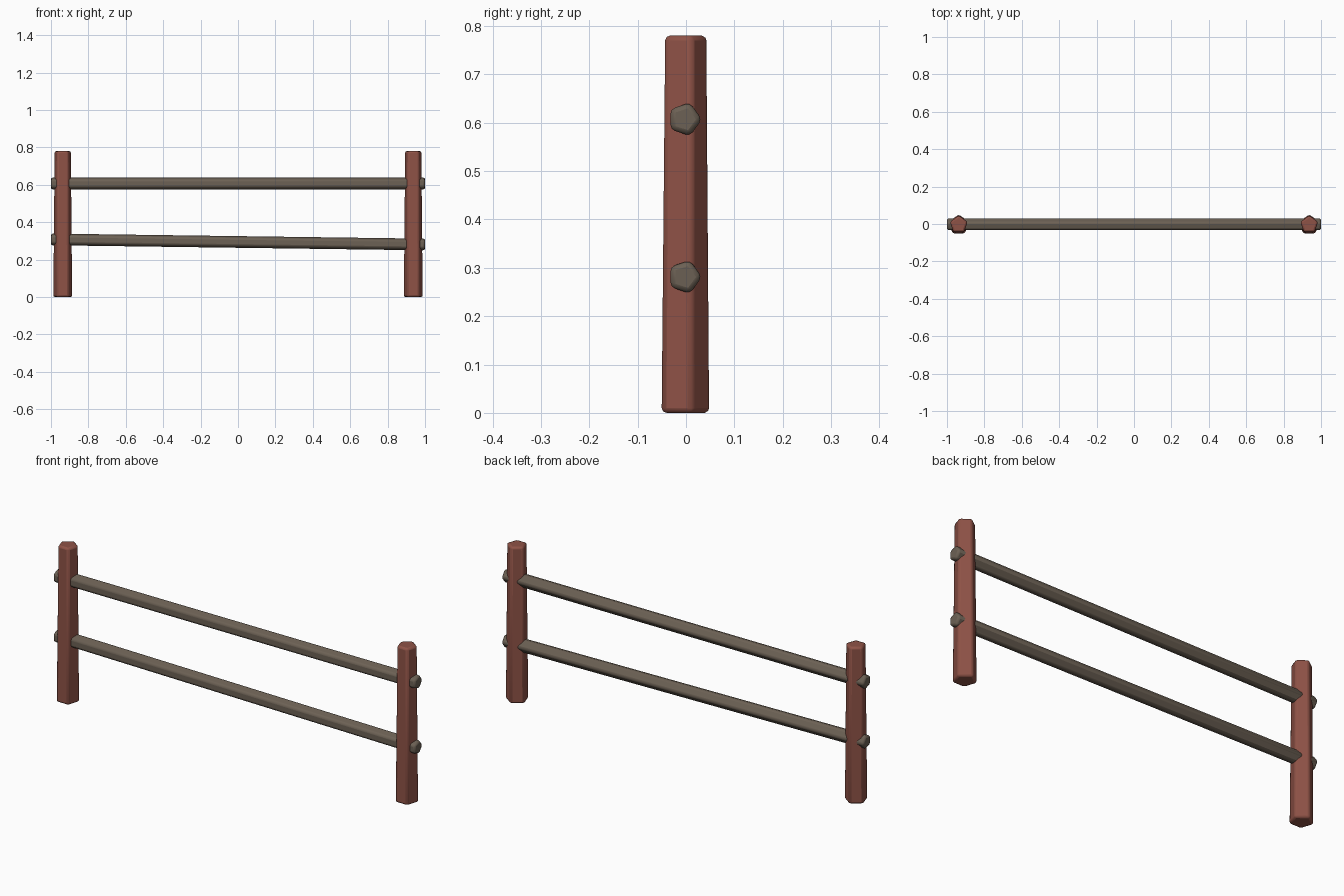
import bpy, math
from mathutils import Vector

if "Cube" in bpy.data.objects:
    bpy.data.objects.remove(bpy.data.objects["Cube"])


def material(name, rgb):
    m = bpy.data.materials.new(name)
    m.diffuse_color = (*rgb, 1)
    m.use_nodes = True
    m.node_tree.nodes["Principled BSDF"].inputs["Base Color"].default_value = m.diffuse_color
    return m


red_wood = material("red brown wood", (0.27, 0.084, 0.061))
grey_wood = material("grey brown wood", (0.15, 0.119, 0.089))


def log(name, start, end, r1, r2, turn, bevel, mat):
    """Five-sided tapered log from start to end with softened edges."""
    start, end = Vector(start), Vector(end)
    axis = end - start
    bpy.ops.mesh.primitive_cone_add(vertices=5, radius1=r1, radius2=r2, depth=axis.length)
    ob = bpy.context.object
    ob.name = name
    # primitive starts with a corner on +y; turn it about its own axis first
    ob.rotation_mode = 'QUATERNION'
    tilt = Vector((0, 0, 1)).rotation_difference(axis.normalized())
    spin = Vector((0, 0, 1))
    from mathutils import Quaternion
    ob.rotation_quaternion = tilt @ Quaternion(spin, math.radians(turn))
    ob.location = (start + end) / 2
    ob.data.materials.append(mat)
    mod = ob.modifiers.new("soft edges", 'BEVEL')
    mod.width = bevel
    mod.segments = 2
    mod.limit_method = 'ANGLE'
    bpy.ops.object.shade_smooth_by_angle(angle=math.radians(30))
    return ob


# upright posts, corner towards the back
for side, x in (("left", -0.937), ("right", 0.937)):
    log(side + "_post", (x, -0.005, 0), (x, -0.0035, 0.78), 0.056, 0.0488, 0, 0.01, red_wood)

# rails running through the posts, the lower one sagging to the right
log("upper_rail", (-1, -0.003, 0.607), (1, -0.003, 0.607), 0.036, 0.036, 0, 0.01, grey_wood)
log("lower_rail", (-1, -0.003, 0.308), (1, -0.003, 0.281), 0.036, 0.036, 0, 0.01, grey_wood)
